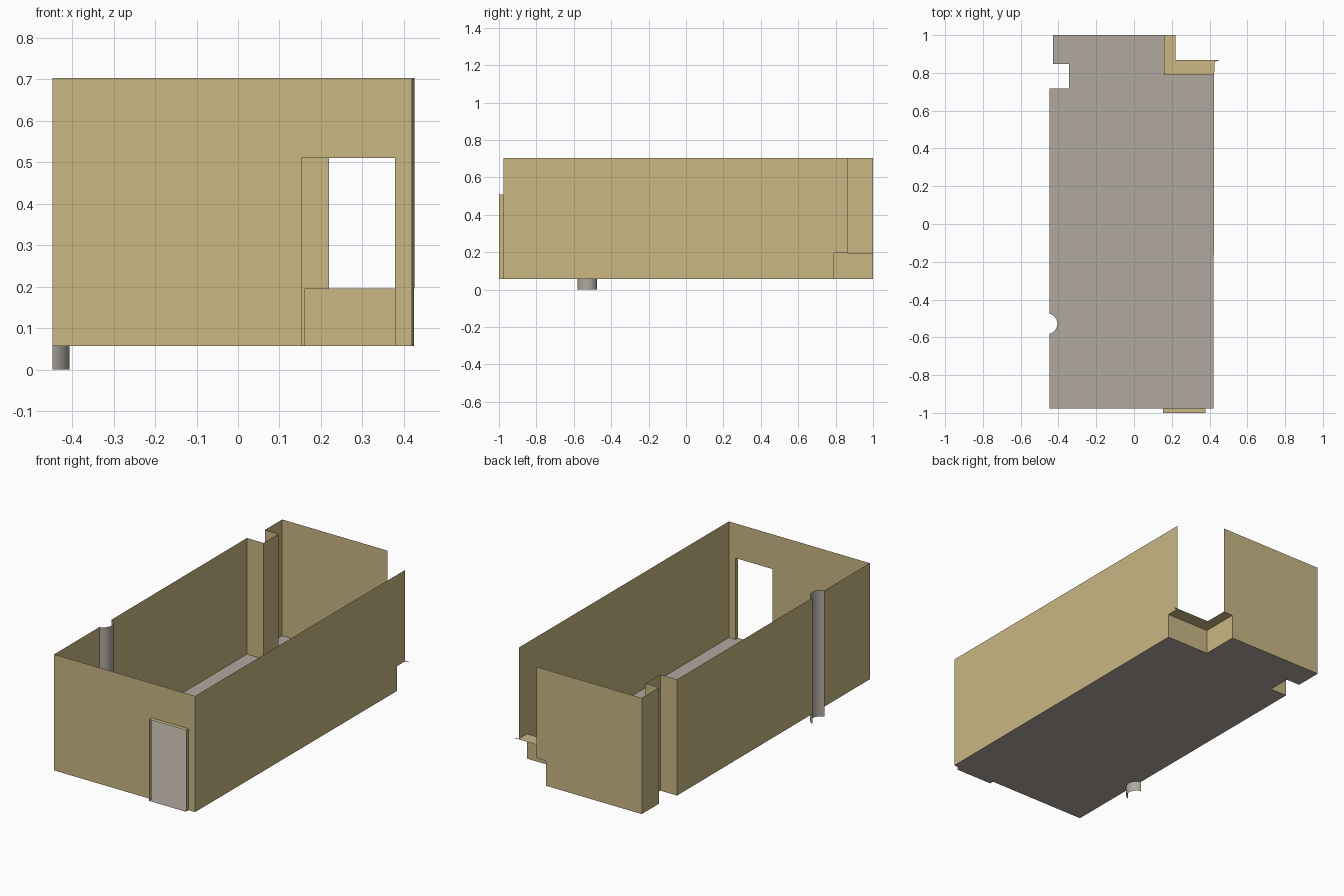
import bpy
import math

if "Cube" in bpy.data.objects:
    bpy.data.objects.remove(bpy.data.objects["Cube"])

Z0, Z1 = 0.057, 0.703          # floor level, wall top
DOOR_TOP, SILL = 0.51, 0.195
LX, RF, RB = -0.447, 0.42, 0.425   # left wall, right wall at front and back
FY, DY, BY = -0.977, -1.0, 1.0     # front wall, door reveal edge, back wall
D0, D1 = 0.153, 0.379              # door sides
SX, SY = 0.16, 0.79                # inner corner of the window sill
WX, WY = 0.22, 0.863               # outer edges of the window sill


def material(name, rgb):
    m = bpy.data.materials.new(name)
    m.diffuse_color = (*rgb, 1)
    m.use_nodes = True
    m.node_tree.nodes["Principled BSDF"].inputs["Base Color"].default_value = m.diffuse_color
    return m


TAN = material("tan_wall", (0.585, 0.474, 0.231))
GREY = material("warm_grey", (0.434, 0.397, 0.347))


def add(name, faces, mat):
    """Make an object from a list of polygons."""
    verts, polys = [], []
    for f in faces:
        polys.append(range(len(verts), len(verts) + len(f)))
        verts += f
    me = bpy.data.meshes.new(name)
    me.from_pydata(verts, [], [list(p) for p in polys])
    me.materials.append(mat)
    ob = bpy.data.objects.new(name, me)
    bpy.context.collection.objects.link(ob)
    return ob


def flat(pts, z):
    return [(x, y, z) for x, y in pts]


def strip(path, z0, z1):
    """Vertical panels standing on a plan path."""
    return [[(*a, z0), (*b, z0), (*b, z1), (*a, z1)] for a, b in zip(path, path[1:])]


# plan of the half-round column recess
cx, cy, r, half = -0.4605, -0.528, 0.0545, 0.053
a = math.asin(half / r)
arc = [(cx + r * math.cos(-a + 2 * a * i / 16), cy + r * math.sin(-a + 2 * a * i / 16))
       for i in range(17)]
arc[0], arc[-1] = (LX, cy - half), (LX, cy + half)

# plan of the left wall with its niche
niche = [(LX, 0.717), (-0.344, 0.717), (-0.344, 0.847), (-0.428, 0.847), (-0.428, BY)]
slope = (RB - RF) / (WY - FY)
RS = RF + slope * (SY - FY)    # right wall where the sill recess begins

# floor with door threshold
floor = [(LX, FY)] + arc + niche + [(SX, BY), (SX, SY), (RS, SY), (RF, FY),
                                    (D1, FY), (D1, DY), (D0, DY), (D0, FY)]
add("floor", [flat(floor[::-1], Z0)], GREY)

# left wall in two lengths either side of the column
add("left_wall", strip([(LX, FY), arc[0]], Z0, Z1) + strip([arc[-1]] + niche, Z0, Z1), TAN)

# front wall with door opening
front = [(LX, Z0), (D0, Z0), (D0, DOOR_TOP), (D1, DOOR_TOP), (D1, Z0),
         (RF, Z0), (RF, Z1), (LX, Z1)]
add("front_wall", [[(x, FY, z) for x, z in front]], TAN)

# door reveal: two jambs and the head
add("door_reveal", strip([(D0, FY), (D0, DY)], Z0, DOOR_TOP)
    + strip([(D1, DY), (D1, FY)], Z0, DOOR_TOP)
    + [flat([(D0, DY), (D1, DY), (D1, FY), (D0, FY)], DOOR_TOP)], TAN)

# right and back walls, cut back below the corner window
add("right_wall", [[(RF, FY, Z0), (RS, SY, Z0), (RS, SY, SILL),
                    (RB, WY, SILL), (RB, WY, Z1), (RF, FY, Z1)]], TAN)
add("back_wall", [[(SX, BY, Z0), (-0.428, BY, Z0), (-0.428, BY, Z1),
                   (WX, BY, Z1), (WX, BY, SILL), (SX, BY, SILL)]], TAN)

# corner window parapet and L-shaped sill with its small pointed end
add("window_parapet", strip([(RS, SY), (SX, SY), (SX, BY)], Z0, SILL), TAN)
add("window_sill", [flat([(SX, SY), (RS, SY), (RB, WY - 0.003), (0.447, WY), (0.447, WY + 0.005),
                          (WX, WY + 0.005), (WX, BY), (SX, BY)], SILL)], TAN)

# half-round column shell running down to the ground
column = add("column", [], GREY)
n = len(arc)
me = column.data
me.from_pydata([(x, y, z) for z in (0, Z1) for x, y in arc], [],
               [(i, i + n, i + n + 1, i + 1) for i in range(n - 1)])
me.polygons.foreach_set("use_smooth", [True] * (n - 1))
me.update()
